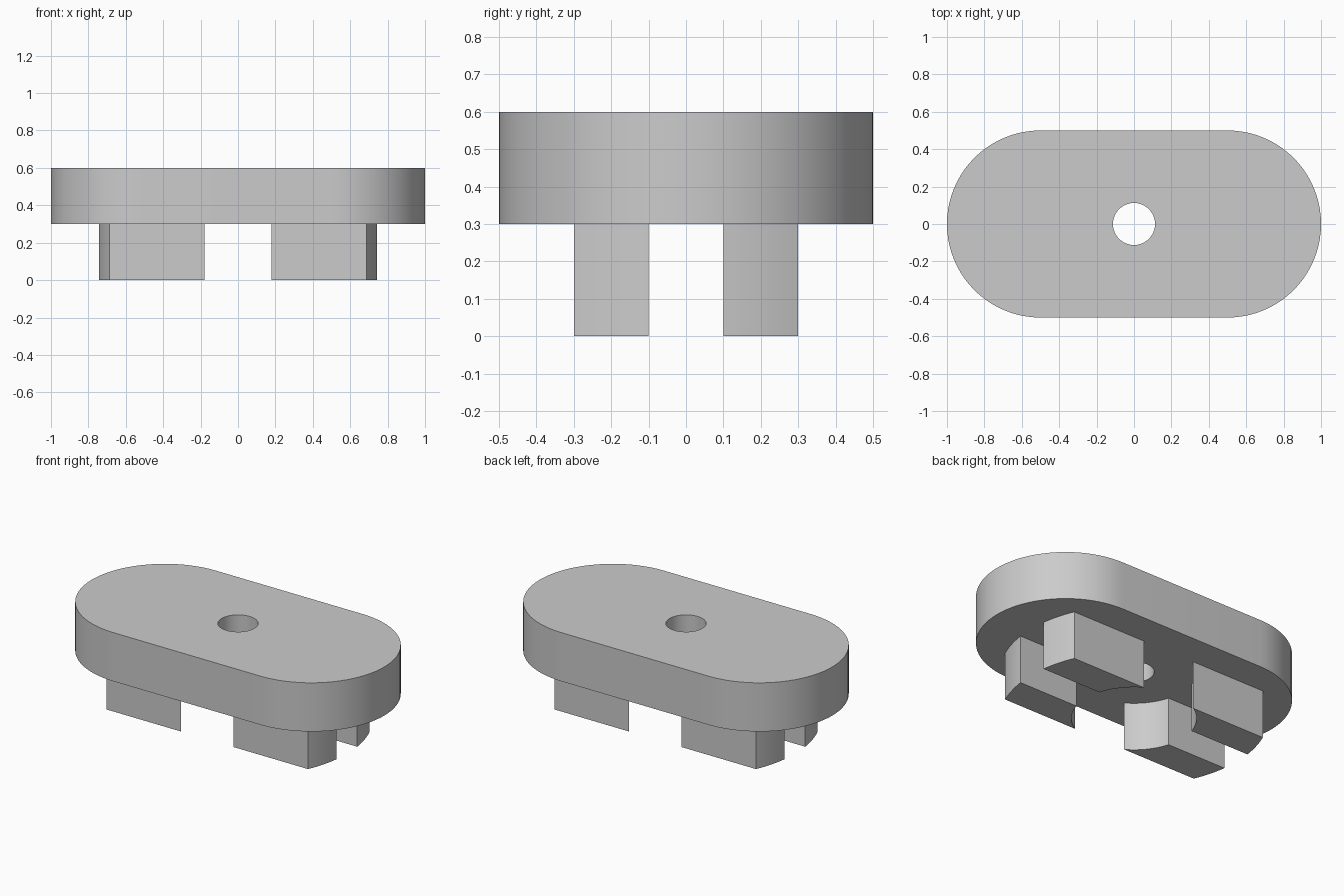
import bpy
import bmesh
from math import asin, cos, sin, pi, sqrt

cube = bpy.data.objects.get("Cube")
if cube:
    bpy.data.objects.remove(cube, do_unlink=True)

grey = bpy.data.materials.new("plain grey")
grey.use_nodes = True
colour = (0.6, 0.6, 0.6, 1)
grey.diffuse_color = colour
grey.node_tree.nodes["Principled BSDF"].inputs["Base Color"].default_value = colour


def arc(cx, r, a0, a1, n):
    """Points of an arc centred on (cx, 0)."""
    steps = [a0 + (a1 - a0) * i / n for i in range(n + 1)]
    return [(cx + r * cos(a), r * sin(a)) for a in steps]


def finish(name, bm):
    bmesh.ops.recalc_face_normals(bm, faces=bm.faces)
    mesh = bpy.data.meshes.new(name)
    bm.to_mesh(mesh)
    bm.free()
    mesh.materials.append(grey)
    obj = bpy.data.objects.new(name, mesh)
    bpy.context.collection.objects.link(obj)
    bpy.ops.object.select_all(action="DESELECT")
    obj.select_set(True)
    bpy.context.view_layer.objects.active = obj
    bpy.ops.object.shade_smooth_by_angle(angle=pi / 6)
    return obj


def prism(name, loops, z0, z1):
    """Extrude an outline, with optional hole loops, from z0 to z1."""
    bm = bmesh.new()
    edges = []
    for loop in loops:
        verts = [bm.verts.new((x, y, z0)) for x, y in loop]
        edges += [bm.edges.new((a, b)) for a, b in zip(verts, verts[1:] + verts[:1])]
    if len(loops) == 1:
        bm.faces.new(verts)
    else:
        bmesh.ops.triangle_fill(bm, edges=edges, use_beauty=True)
    result = bmesh.ops.extrude_face_region(bm, geom=bm.faces[:], use_keep_orig=True)
    top = [v for v in result["geom"] if isinstance(v, bmesh.types.BMVert)]
    bmesh.ops.translate(bm, verts=top, vec=(0, 0, z1 - z0))
    return finish(name, bm)


# Rounded plate with a central through hole
stadium = arc(0.5, 0.5, -pi / 2, pi / 2, 40) + arc(-0.5, 0.5, pi / 2, 3 * pi / 2, 40)
hole = arc(0, 0.1125, 0, 2 * pi, 48)[:-1]
prism("plate", [stadium, hole], 0.3, 0.6)

# Four feet: straight rails trimmed by two circles around the hole axis
INNER, OUTER, NEAR, FAR = 0.35, 0.75, 0.1, 0.3
profile = (arc(0, OUTER, asin(NEAR / OUTER), asin(FAR / OUTER), 8)
           + arc(0, INNER, asin(FAR / INNER), asin(NEAR / INNER), 16))
for sx, side in ((1, "left"), (-1, "right")):
    for sy, end in ((1, "back"), (-1, "front")):
        prism(f"{end}_{side}_foot", [[(sx * x, sy * y) for x, y in profile]], 0, 0.3)
